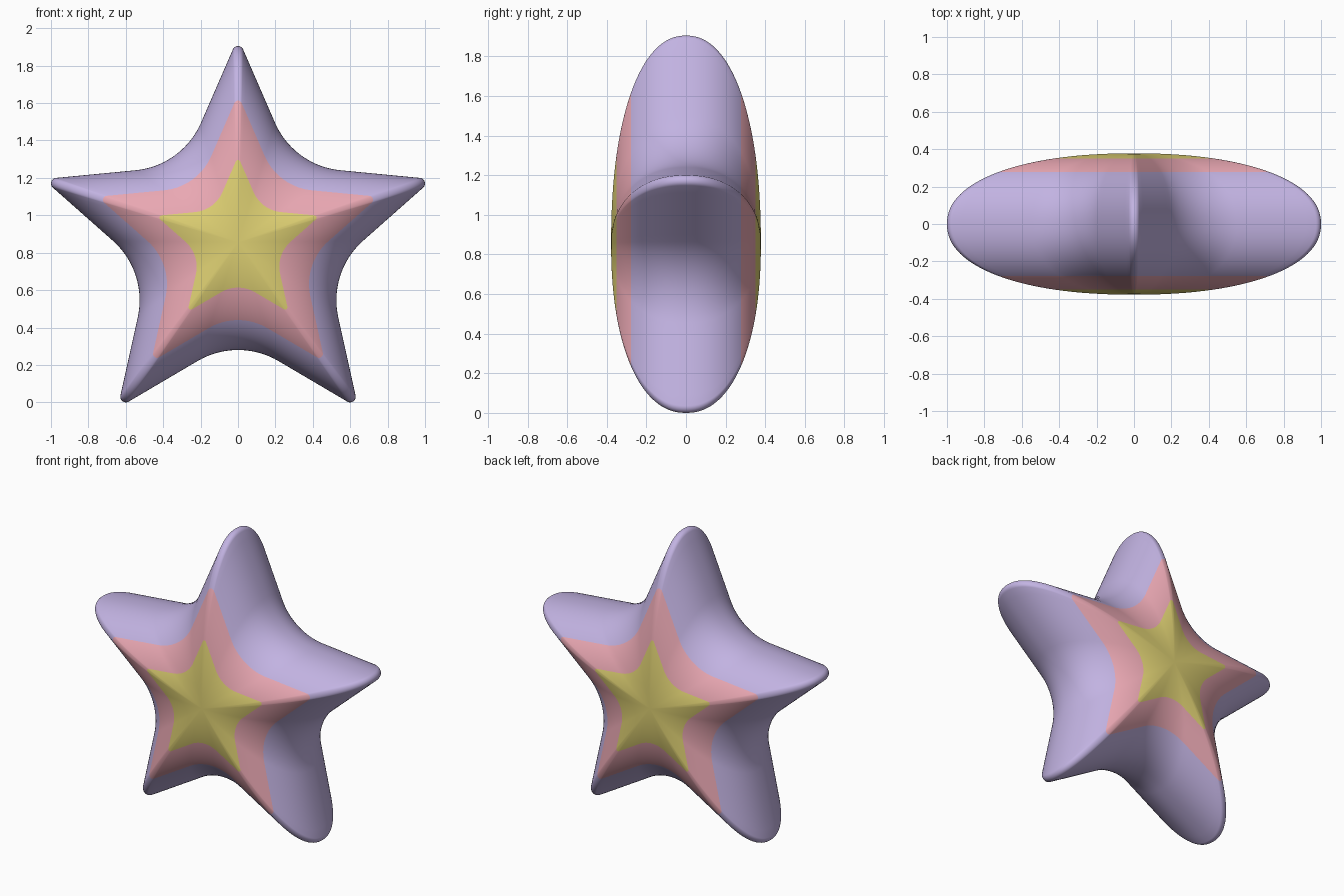
import bpy, bmesh
from math import sin, cos, tan, acos, pi, radians

if "Cube" in bpy.data.objects:
    bpy.data.objects.remove(bpy.data.objects["Cube"])

ALPHA = radians(23.5)      # half angle of each arm
APEX, TIP_R, VALLEY_R = 1.095, 0.03, 0.426
DEPTH, POWER, ZC = 0.378, 2.2, 0.855
PINK_S, YELLOW_S = 0.722, 0.42


def half_arm():
    """Half an arm outline, tip to valley, as (along, across)."""
    pts = []
    uc = APEX - TIP_R / sin(ALPHA)
    for i in range(7):                                   # rounded tip
        a = (pi / 2 - ALPHA) * i / 6
        pts.append((uc + TIP_R * cos(a), TIP_R * sin(a)))
    v36 = radians(36)
    corner = APEX * tan(ALPHA) / (sin(v36) + cos(v36) * tan(ALPHA))
    c = corner + VALLEY_R / sin(v36 + ALPHA)
    cx, cy = c * cos(v36), c * sin(v36)
    a0, a1 = 1.5 * pi - ALPHA, pi + v36
    arc = [(cx + VALLEY_R * cos(a0 + (a1 - a0) * i / 10),
            cy + VALLEY_R * sin(a0 + (a1 - a0) * i / 10)) for i in range(11)]
    p, q = pts[-1], arc[0]
    for i in range(1, 8):                                # straight side
        pts.append((p[0] + (q[0] - p[0]) * i / 8, p[1] + (q[1] - p[1]) * i / 8))
    return pts + arc


def star_outline():
    half = half_arm()
    arm = [(u, -v) for u, v in half[:0:-1]] + half[:-1]
    out = []
    for k in range(5):
        t = pi / 2 + k * 2 * pi / 5
        out += [(u * cos(t) - v * sin(t), u * sin(t) + v * cos(t)) for u, v in arm]
    return out


def depth_profile():
    """(scale, y) rings from the front face round to the back."""
    marks = [pi / 2] + [acos(s ** (POWER / 2)) for s in (YELLOW_S, PINK_S)] + [0]
    ts = []
    for a, b, n in zip(marks, marks[1:], (8, 8, 16)):
        ts += [a + (b - a) * i / n for i in range(n)]
    ts = ts[1:]
    e = 2 / POWER
    front = [(cos(t) ** e, -DEPTH * sin(t) ** e) for t in ts]
    return front + [(1, 0)] + [(s, -y) for s, y in reversed(front)]


def material(name, col):
    m = bpy.data.materials.new(name)
    m.diffuse_color = (*col, 1)
    m.use_nodes = True
    m.node_tree.nodes["Principled BSDF"].inputs["Base Color"].default_value = m.diffuse_color
    return m


# Star body: scaled outline rings, closed at both poles
bm = bmesh.new()
outline, prof = star_outline(), depth_profile()
rings = [[bm.verts.new((x * s, y, ZC + z * s)) for x, z in outline] for s, y in prof]
n = len(outline)


def band(s):
    return 2 if s < YELLOW_S else 1 if s < PINK_S else 0


for (r0, r1), (p0, p1) in zip(zip(rings, rings[1:]), zip(prof, prof[1:])):
    for i in range(n):
        j = (i + 1) % n
        f = bm.faces.new((r0[i], r0[j], r1[j], r1[i]))
        f.material_index = band((p0[0] + p1[0]) / 2)
for ring, y in ((rings[0], -DEPTH), (rings[-1], DEPTH)):
    pole = bm.verts.new((0, y, ZC))
    for i in range(n):
        bm.faces.new((pole, ring[i], ring[(i + 1) % n])).material_index = 2
bmesh.ops.recalc_face_normals(bm, faces=bm.faces)
for f in bm.faces:
    f.smooth = True
low = min(v.co.z for v in bm.verts)
bmesh.ops.translate(bm, verts=bm.verts, vec=(0, 0, -low))

mesh = bpy.data.meshes.new("star")
bm.to_mesh(mesh)
bm.free()
for name, col in (("lavender", (0.54, 0.45, 0.76)), ("pink", (0.82, 0.39, 0.45)),
                  ("yellow", (0.73, 0.63, 0.17))):
    mesh.materials.append(material(name, col))
bpy.context.collection.objects.link(bpy.data.objects.new("star", mesh))
